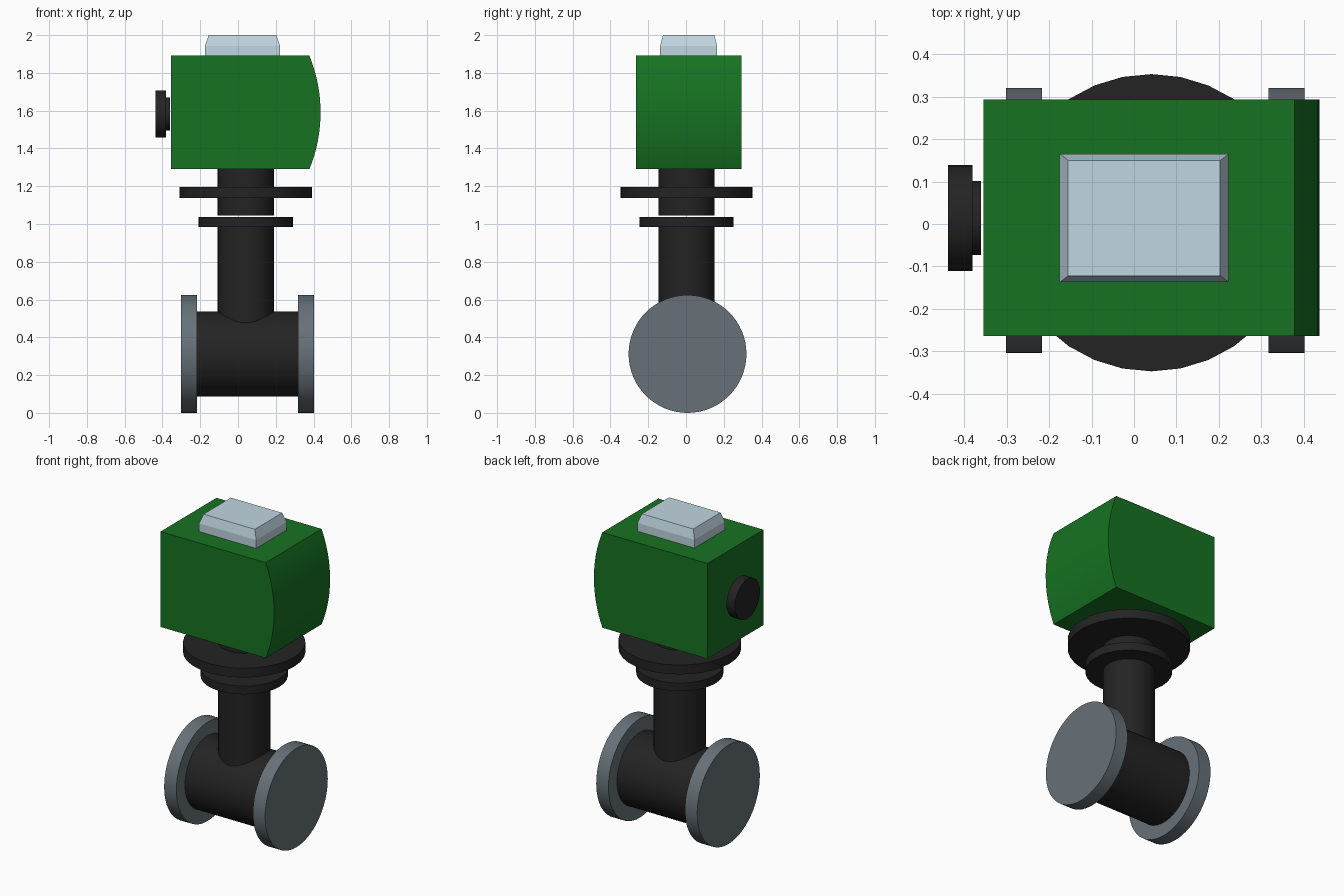
import bpy, bmesh, math
from mathutils import Vector

if "Cube" in bpy.data.objects:
    bpy.data.objects.remove(bpy.data.objects["Cube"])


def material(name, rgb):
    m = bpy.data.materials.new(name)
    m.diffuse_color = (*rgb, 1)
    m.use_nodes = True
    m.node_tree.nodes["Principled BSDF"].inputs["Base Color"].default_value = m.diffuse_color
    return m


GREEN = material("green_paint", (0.008, 0.17, 0.016))
BLACK = material("black_metal", (0.017, 0.017, 0.018))
STEEL = material("steel", (0.135, 0.165, 0.19))
GLASS = material("pale_glass", (0.53, 0.67, 0.75))


def smooth(obj):
    bpy.ops.object.select_all(action='DESELECT')
    obj.select_set(True)
    bpy.context.view_layer.objects.active = obj
    bpy.ops.object.shade_smooth_by_angle(angle=math.radians(30))


def finish(name, bm, mat):
    bmesh.ops.recalc_face_normals(bm, faces=bm.faces)
    me = bpy.data.meshes.new(name)
    bm.to_mesh(me)
    bm.free()
    obj = bpy.data.objects.new(name, me)
    bpy.context.collection.objects.link(obj)
    me.materials.append(mat)
    return obj


def cylinder(name, start, end, radius, mat, sides=32):
    a, b = Vector(start), Vector(end)
    axis = b - a
    bpy.ops.mesh.primitive_cylinder_add(vertices=sides, radius=radius, depth=axis.length,
                                        location=(a + b) / 2)
    obj = bpy.context.object
    obj.rotation_euler = axis.to_track_quat('Z', 'Y').to_euler()
    obj.name = name
    obj.data.materials.append(mat)
    smooth(obj)
    return obj


def upright(name, z0, z1, radius):
    return cylinder(name, (0.041, 0.003, z0), (0.041, 0.003, z1), radius, BLACK)


# Horizontal pipe with end flanges
PY, PZ = 0.008, 0.312
cylinder("pipe", (-0.22, PY, PZ), (0.32, PY, PZ), 0.226, BLACK, 48)
for side, x0, x1 in (("left", -0.302, -0.217), ("right", 0.317, 0.402)):
    cylinder(side + "_pipe_flange", (x0, PY, PZ), (x1, PY, PZ), 0.312, STEEL, 64)

# Upright neck with two collars and a fine joint gap
upright("lower_neck", 0.35, 1.037, 0.149)
upright("lower_collar", 0.985, 1.037, 0.249)
upright("upper_neck", 1.045, 1.30, 0.149)
upright("upper_collar", 1.138, 1.197, 0.35)

# Housing: side profile with a bowed right end, extruded through the depth
Z0, Z1, X0, X1, BOW = 1.29, 1.891, -0.355, 0.378, 0.059
half = (Z1 - Z0) / 2
rad = (half ** 2 + BOW ** 2) / (2 * BOW)
ang = math.asin(half / rad)
profile = [(X0, Z1), (X0, Z0)]
for i in range(17):
    t = -ang + 2 * ang * i / 16
    profile.append((X1 + BOW - rad + rad * math.cos(t), Z0 + half + rad * math.sin(t)))
bm = bmesh.new()
face = bm.faces.new([bm.verts.new((x, -0.264, z)) for x, z in profile])
ext = bmesh.ops.extrude_face_region(bm, geom=[face])
bmesh.ops.translate(bm, vec=(0, 0.557, 0),
                    verts=[v for v in ext["geom"] if isinstance(v, bmesh.types.BMVert)])
smooth(finish("housing", bm, GREEN))

# Display window: upright walls, then a chamfered top
bm = bmesh.new()
rings = []
for z, inset in ((1.885, 0), (1.943, 0), (2.0, 0.02)):
    hx, hy = 0.199 - inset, 0.151 - inset * 0.75
    rings.append([bm.verts.new((0.024 + sx * hx, 0.014 + sy * hy, z))
                  for sx, sy in ((-1, -1), (1, -1), (1, 1), (-1, 1))])
for lo, hi in zip(rings, rings[1:]):
    for i in range(4):
        j = (i + 1) % 4
        bm.faces.new((lo[i], lo[j], hi[j], hi[i]))
bm.faces.new(rings[0][::-1])
bm.faces.new(rings[-1])
finish("display_window", bm, GLASS)

# Side knob
KY, KZ = 0.014, 1.583
cylinder("knob_neck", (-0.36, KY, KZ), (-0.38, KY, KZ), 0.087, BLACK)
cylinder("knob_cap", (-0.38, KY, KZ), (-0.438, KY, KZ), 0.125, BLACK)
